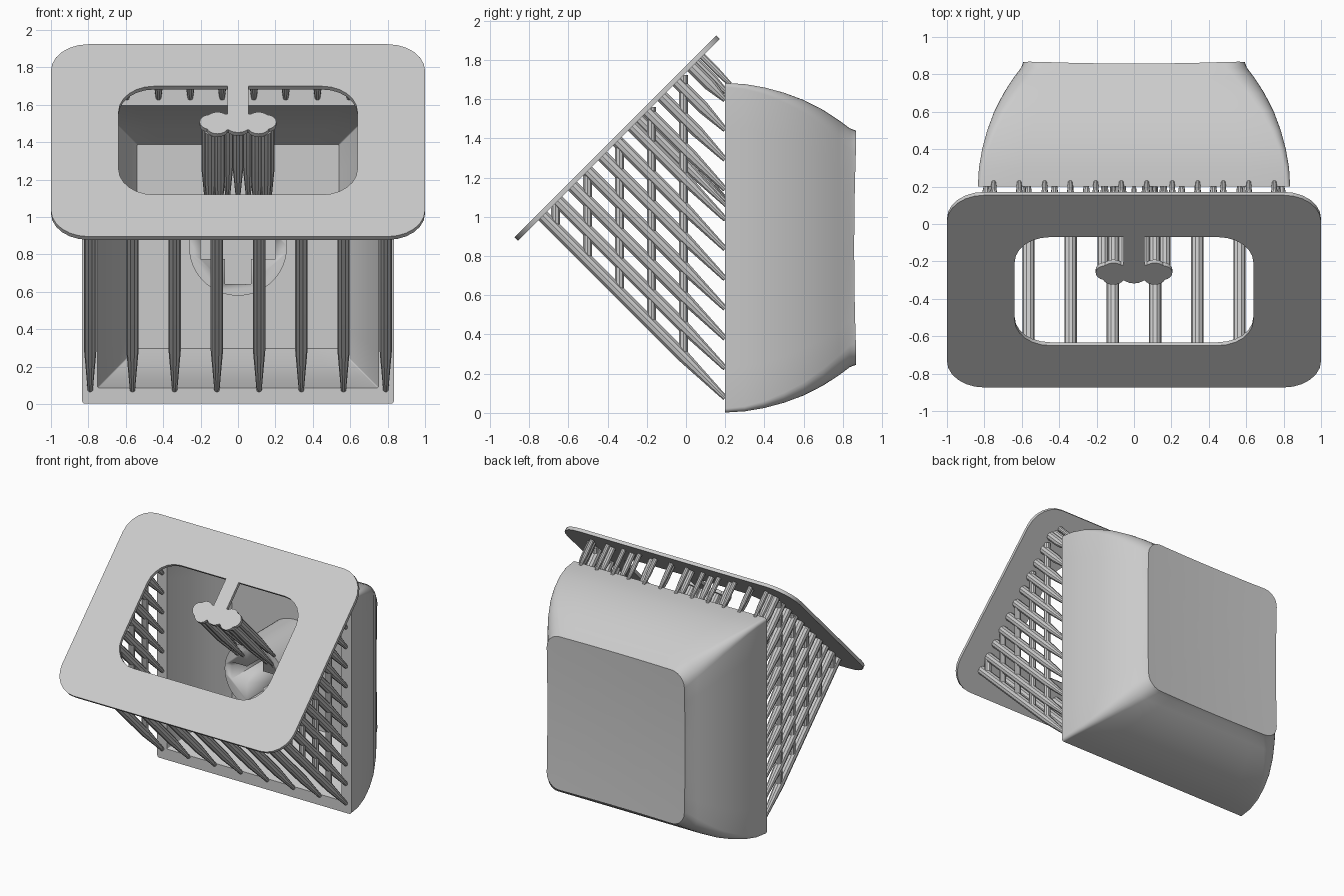
import bpy, bmesh, math
from mathutils import Vector

cube = bpy.data.objects.get("Cube")
if cube:
    bpy.data.objects.remove(cube, do_unlink=True)

GREY = (0.6, 0.6, 0.6, 1)
mat = bpy.data.materials.new("resin grey")
mat.use_nodes = True
mat.diffuse_color = GREY
mat.node_tree.nodes["Principled BSDF"].inputs["Base Color"].default_value = GREY

S = math.sqrt(0.5)
UP = Vector((0, S, S))            # along the tilted plate
IN = Vector((0, S, -S))           # from the plate towards the cap
CENTRE = Vector((0, -0.36, 1.41))  # middle of the plate's outer face
INNER = 1.735                     # z - y on the plate's inner face
RIM = 0.2                         # y of the cap's open rim
MID = 0.842                       # z of the cap's centre


def finish(name, bm, angle=35):
    bmesh.ops.recalc_face_normals(bm, faces=bm.faces[:])
    me = bpy.data.meshes.new(name)
    bm.to_mesh(me)
    bm.free()
    me.materials.append(mat)
    ob = bpy.data.objects.new(name, me)
    bpy.context.collection.objects.link(ob)
    bpy.ops.object.select_all(action='DESELECT')
    ob.select_set(True)
    bpy.context.view_layer.objects.active = ob
    bpy.ops.object.shade_smooth_by_angle(angle=math.radians(angle))
    return ob


def rounded_rect(hx, hy, r, arc=6, side=8):
    """2D outline with evenly split sides and round corners."""
    pts = []
    corners = [(1, 1), (-1, 1), (-1, -1), (1, -1)]
    for i, (sx, sy) in enumerate(corners):
        cx, cy = sx * (hx - r), sy * (hy - r)
        for k in range(arc + 1):
            a = math.pi / 2 * (i + k / arc)
            pts.append(Vector((cx + r * math.cos(a), cy + r * math.sin(a))))
        nx, ny = corners[(i + 1) % 4]
        a = math.pi / 2 * (i + 1)
        end = Vector((nx * (hx - r) + r * math.cos(a), ny * (hy - r) + r * math.sin(a)))
        start = pts[-1].copy()
        pts += [start.lerp(end, k / side) for k in range(1, side)]
    return pts


def loft(bm, rings, closed=False):
    vs = [[bm.verts.new(p) for p in ring] for ring in rings]
    n = len(vs[0])
    pairs = list(zip(vs, vs[1:])) + ([(vs[-1], vs[0])] if closed else [])
    for a, b in pairs:
        for i in range(n):
            j = (i + 1) % n
            bm.faces.new((a[i], a[j], b[j], b[i]))
    if not closed:
        bm.faces.new(vs[0])
        bm.faces.new(vs[-1])


def rod(bm, a, b, r, tip=None, taper=0.0, sides=10):
    """Round bar from a to b, optionally narrowing towards b."""
    d = (b - a).normalized()
    u = Vector((1, 0, 0)) if abs(d.x) < 0.9 else Vector((0, 1, 0))
    v = d.cross(u)
    stations = [(a, r), (b, r)]
    if tip:
        stations = [(a, r), (b - d * taper, r), (b, tip)]
    loft(bm, [[p + (u * math.cos(t) + v * math.sin(t)) * q
               for t in (math.tau * k / sides for k in range(sides))]
              for p, q in stations])


def support(bm, x, y, z, r=0.033, tip=0.014):
    """Bar standing square on the plate and ending in a thin tip at x, y, z."""
    t = (INNER - (z - y)) / 2
    b = Vector((x, y, z))
    a = Vector((x, y - t, z + t))
    rod(bm, a, b, r, tip, min(0.3, (b - a).length * 0.45))


def box(bm, lo, hi):
    loft(bm, [[Vector((x, y, z)) for x, z in
               ((lo[0], lo[2]), (hi[0], lo[2]), (hi[0], hi[2]), (lo[0], hi[2]))]
              for y in (lo[1], hi[1])])


# Cap shell: cavity floor, inner walls, rim, curved outer walls, dished back
def dish(x, z):
    return 0.845 + 0.012 * ((x / 0.58) ** 2 + ((z - MID) / 0.58) ** 2)


def cap_ring(y, h, r, dished=False):
    return [Vector((p.x, dish(p.x, p.y + MID) if dished else y, p.y + MID))
            for p in rounded_rect(h, h + 0.005, r)]


bm = bmesh.new()
inside = [(0.7, 0.54), (0.57, 0.625), (0.4, 0.7), (RIM, 0.75)]
outside = [(RIM, 0.835, 0.02), (0.3, 0.829, 0.025), (0.4, 0.812, 0.035),
           (0.5, 0.785, 0.05), (0.6, 0.748, 0.065), (0.7, 0.697, 0.085),
           (0.78, 0.645, 0.1), (0.835, 0.604, 0.11)]
back = [(0.592, 0.11), (0.57, 0.1), (0.42, 0.07), (0.26, 0.04), (0.1, 0.02)]
rings = [cap_ring(y, h, 0.006) for y, h in inside]
rings += [cap_ring(*s) for s in outside]
rings += [cap_ring(0, h, r, True) for h, r in back]
loft(bm, rings)
finish("cap_shell", bm)

# Stem with a cross-shaped socket
bm = bmesh.new()
rod(bm, Vector((0, 0.21, MID)), Vector((0, 0.73, MID)), 0.262, sides=48)
stem = finish("stem", bm)
for long_x in (True, False):
    hx, hz = (0.2, 0.065) if long_x else (0.07, 0.2)
    bm = bmesh.new()
    box(bm, (-hx, 0.1, MID - hz), (hx, 0.6, MID + hz))
    cutter = finish("socket_cutter", bm)
    cutter.hide_render = True
    mod = stem.modifiers.new("socket", 'BOOLEAN')
    mod.operation, mod.solver, mod.object = 'DIFFERENCE', 'EXACT', cutter
    bpy.context.view_layer.objects.active = stem
    bpy.ops.object.modifier_apply(modifier=mod.name)
    bpy.data.objects.remove(cutter, do_unlink=True)

# Tilted base plate with a rounded window
THICK = 0.025


def plate_ring(hx, hv, r, depth):
    return [CENTRE + Vector((p.x, 0, 0)) + UP * p.y + IN * depth
            for p in rounded_rect(hx, hv, r)]


bm = bmesh.new()
outer, window = (1.0, 0.727, 0.2), (0.638, 0.41, 0.19)
loft(bm, [plate_ring(*outer, 0), plate_ring(*outer, THICK),
          plate_ring(*window, THICK), plate_ring(*window, 0)], closed=True)
finish("base_plate", bm)

# Tongue and lobed pad reaching into the window
bm = bmesh.new()
loft(bm, [[CENTRE + Vector((x, 0, 0)) + UP * v + IN * d
           for x, v in ((-0.055, 0.13), (0.055, 0.13), (0.055, 0.42), (-0.055, 0.42))]
          for d in (0, THICK)])
lobes = [(0, 0.135, 0.075)]
for s in (-1, 1):
    lobes += [(s * 0.15, 0.14, 0.055), (s * 0.11, 0.11, 0.06),
              (s * 0.11, 0.155, 0.06), (s * 0.06, 0.14, 0.06)]
for x, v, r in lobes:
    p = CENTRE + Vector((x, 0, 0)) + UP * v
    rod(bm, p, p + IN * THICK, r, sides=20)
finish("window_pad", bm)

# Bars holding the stem
bm = bmesh.new()
for i in range(7):
    x = -0.165 + 0.055 * i
    support(bm, x, 0.21, 1.085 - 1.2 * x * x, 0.03, 0.01)
for x in (-0.15, -0.1, 0.1, 0.15):
    support(bm, x, 0.21, 0.98, 0.03, 0.01)
finish("stem_supports", bm)

# Bars along the lower rim
bm = bmesh.new()
for i in range(1, 7):
    support(bm, -0.79 + 1.58 * i / 7, RIM, 0.075)
finish("lower_supports", bm)

# Lattice of bars and uprights on both sides
for s, name in ((1, "left"), (-1, "right")):
    bm = bmesh.new()
    for k in range(11):
        support(bm, s * 0.79, RIM, 0.075 + 0.152 * k)
    for k in range(5):
        y = -0.665 + 0.163 * k
        rod(bm, Vector((s * 0.79, y, 0.275 - y)),
            Vector((s * 0.79, y, INNER + y)), 0.024)
    finish(name + "_lattice", bm)

# Short bars along the upper rim
bm = bmesh.new()
for i in range(10):
    support(bm, -0.765 + 0.17 * i, RIM + 0.005, 1.635, 0.024)
for i in range(12):
    support(bm, -0.75 + 1.5 * i / 11, 0.225, 1.675, 0.018, 0.012)
finish("upper_supports", bm)
